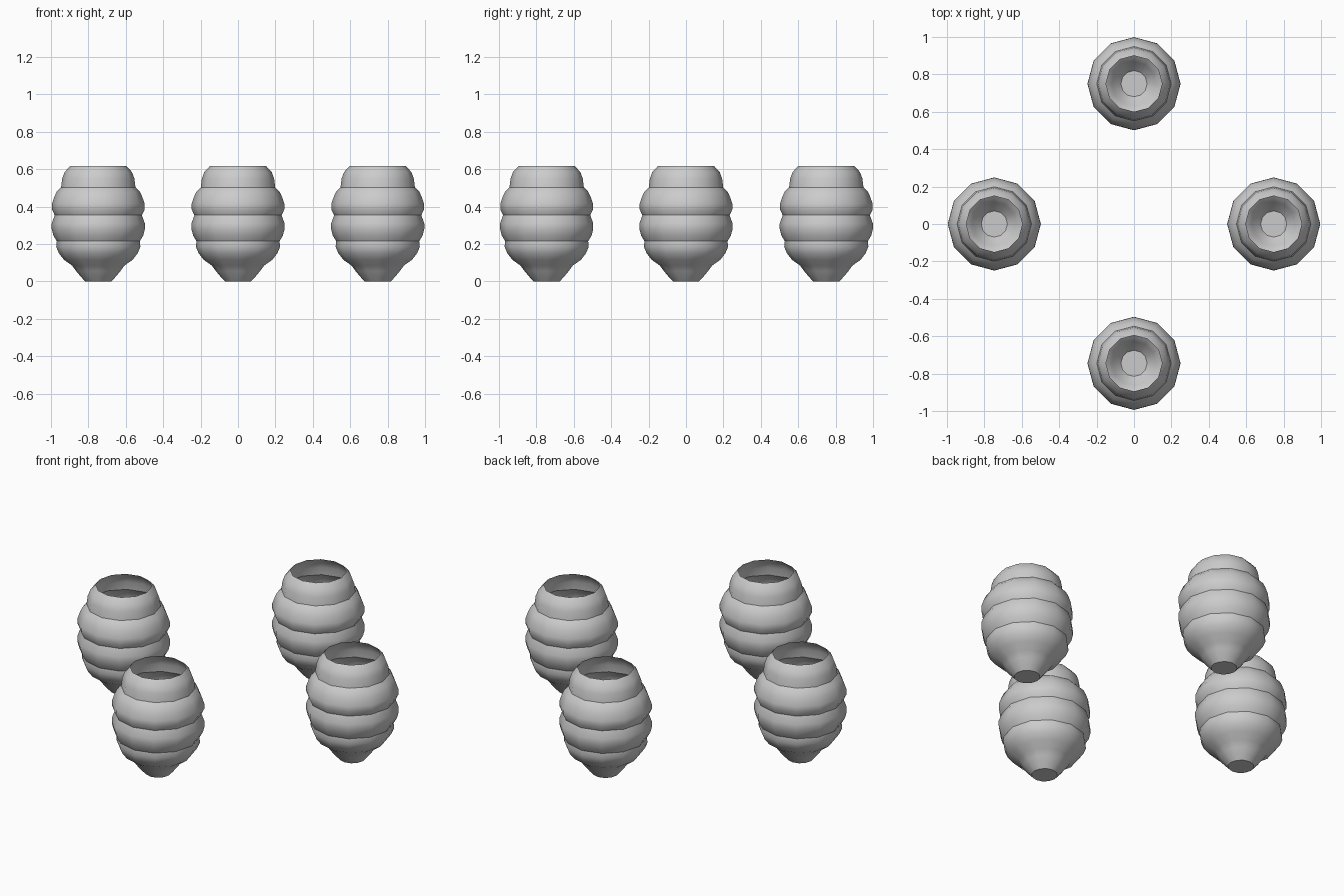
import bpy, bmesh, math

if "Cube" in bpy.data.objects:
    bpy.data.objects.remove(bpy.data.objects["Cube"])

SIDES = 12
# Pot outline (radius, height), from base to open rim
PROFILE = [(0.07, 0), (0.093, 0.025), (0.118, 0.055), (0.14, 0.085), (0.183, 0.115),
           (0.21, 0.15), (0.225, 0.185), (0.222, 0.215),
           (0.24, 0.245), (0.249, 0.28), (0.249, 0.31), (0.233, 0.354),
           (0.248, 0.385), (0.248, 0.415), (0.234, 0.455), (0.222, 0.48), (0.199, 0.503),
           (0.193, 0.55), (0.18, 0.585), (0.15, 0.617)]
CREASES = {0, 7, 11, 16}  # grooves between the ribs, and the base edge


def ribbed_pot():
    """Open thin-walled pot turned around z, with a flat floor."""
    bm = bmesh.new()
    rings = []
    for r, z in PROFILE:
        rings.append([bm.verts.new((r * math.cos(math.tau * i / SIDES),
                                    r * math.sin(math.tau * i / SIDES), z))
                      for i in range(SIDES)])
    for a, b in zip(rings, rings[1:]):
        for i in range(SIDES):
            j = (i + 1) % SIDES
            bm.faces.new((a[i], a[j], b[j], b[i])).smooth = True
    bm.faces.new(rings[0][::-1])
    for k in CREASES:
        for i in range(SIDES):
            bm.edges.get((rings[k][i], rings[k][(i + 1) % SIDES])).smooth = False
    mesh = bpy.data.meshes.new("ribbed_pot")
    bm.to_mesh(mesh)
    bm.free()
    return mesh


# Four equal pots in a cross
pot = ribbed_pot()
for name, x, y in (("pot_right", 0.747, 0), ("pot_left", -0.747, 0),
                   ("pot_back", 0, 0.75), ("pot_front", 0, -0.745)):
    ob = bpy.data.objects.new(name, pot)
    ob.location = (x, y, 0)
    bpy.context.collection.objects.link(ob)
